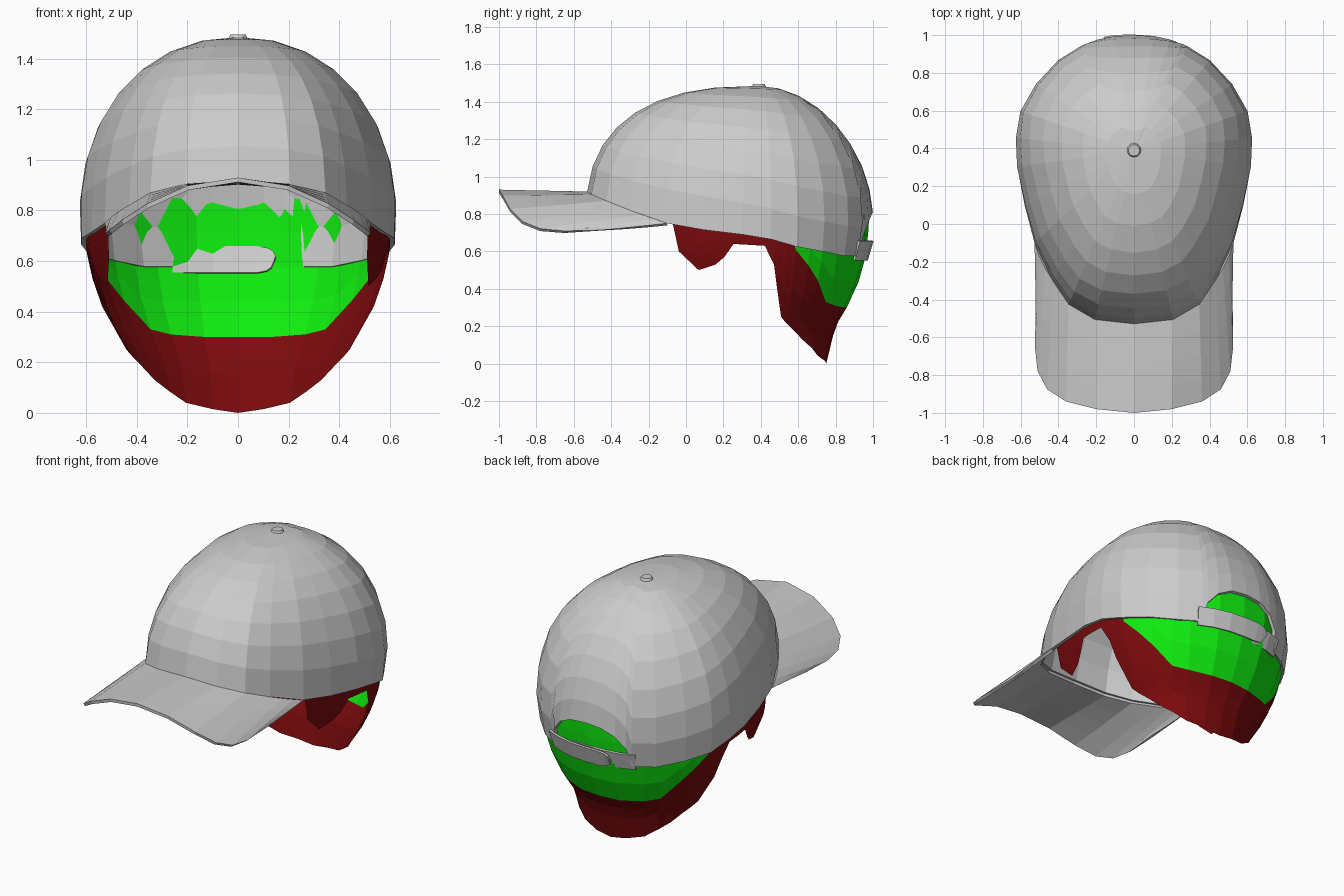
import bpy, bmesh
from math import sin, cos, acos, radians, pi

if "Cube" in bpy.data.objects:
    bpy.data.objects.remove(bpy.data.objects["Cube"])

CY, ZB, H = 0.39, 0.78, 0.705      # crown axis, widest height, dome height

# Angles run from the back (0) round the side (90) to the front (180).
RADIUS = [(0, .61), (24, .62), (40, .625), (56, .627), (71, .636), (84, .63), (98, .628),
          (117, .65), (133, .72), (148, .813), (157, .888), (167, .925), (180, .925)]
RIM = [(0, .81), (10, .80), (18, .76), (24, .69), (27, .575), (40, .575), (56, .60),
       (71, .625), (84, .665), (98, .69), (117, .715), (133, .75), (148, .82),
       (157, .87), (167, .905), (180, .92)]
POWER = [(0, 1.87), (90, 2.1), (180, 2.5)]
HAIR_SCALE = [(0, .59), (.2, .67), (.31, .78), (.43, .87), (.55, .93), (.65, .955), (.85, .97)]
HAIR_EDGE = [(0, 0), (16, .015), (33, .04), (55, .13), (71, .22), (75, .25), (80, .42),
             (82, .53), (87, .63), (103, .64), (108, .57), (113, .53), (122, .50),
             (130, .60), (132, .75)]
FADE_EDGE = [(0, .30), (16, .30), (33, .31), (44, .33), (71, .61)]


def lerp(table, v):
    if v <= table[0][0]:
        return table[0][1]
    for (a, p), (b, q) in zip(table, table[1:]):
        if v <= b:
            return p + (q - p) * (v - a) / (b - a)
    return table[-1][1]


def polar(deg, r, z):
    return (r * sin(radians(deg)), CY + r * cos(radians(deg)), z)


def spow(v, p):
    return abs(v) ** p * (1 if v >= 0 else -1)


def mirrored(angles):
    return [-a for a in reversed(angles) if a > 0] + list(angles)


def sheet(name, columns, color=None, thick=0, offset=-1):
    """Skin a list of equal-length point columns into a flat shaded sheet."""
    bm = bmesh.new()
    grid = [[bm.verts.new(p) for p in col] for col in columns]
    for a, b in zip(grid, grid[1:]):
        for j in range(len(a) - 1):
            bm.faces.new((a[j], b[j], b[j + 1], a[j + 1]))
    bmesh.ops.remove_doubles(bm, verts=bm.verts[:], dist=0.0005)
    return finish(name, bm, color, thick, offset)


def finish(name, bm, color=None, thick=0, offset=-1):
    me = bpy.data.meshes.new(name)
    bm.to_mesh(me)
    bm.free()
    ob = bpy.data.objects.new(name, me)
    bpy.context.collection.objects.link(ob)
    if color:
        mat = bpy.data.materials.new(name + "_color")
        mat.diffuse_color = color
        mat.use_nodes = True
        mat.node_tree.nodes["Principled BSDF"].inputs["Base Color"].default_value = mat.diffuse_color
        me.materials.append(mat)
    if thick:
        mod = ob.modifiers.new("thickness", 'SOLIDIFY')
        mod.thickness, mod.offset = thick, offset
    return ob


# Crown: superellipse dome cut to the rim height, with the arch at the back
def crown_column(deg, rows=8):
    a = abs(deg)
    r, n = lerp(RADIUS, a), lerp(POWER, a)
    end = acos(spow((lerp(RIM, a) - ZB) / H, n / 2))
    col = []
    for j in range(rows + 1):
        phi = end * j / rows
        col.append(polar(deg, r * sin(phi) ** (2 / n), ZB + H * spow(cos(phi), 2 / n)))
    return col


sheet("cap_crown", [crown_column(d) for d in mirrored([p[0] for p in RIM])], thick=0.02)

# Visor: arched sheet between the front rim and a rounded outer edge
OUTER = [(133, .52, -.45), (138, .525, -.65), (143, .51, -.78), (148, .46, -.875),
         (157, .36, -.94), (167, .2, -.98), (180, 0, -1.0)]
visor = []
for deg, ox, oy in OUTER:
    ix, iy, iz = crown_column(deg)[-1]
    oz = 0.93 - 0.8 * ox * ox
    visor.append([(ix + (ox - ix) * t, iy + (oy - iy) * t, iz + (oz - iz) * t)
                  for t in (0, .25, .5, .75, 1)])
other = [[(-x, y, z) for x, y, z in col] for col in reversed(visor[:-1])]
sheet("visor", visor + other, thick=0.018)

# Top button
bm = bmesh.new()
bmesh.ops.create_cone(bm, cap_ends=True, segments=12, radius1=.046, radius2=.03, depth=.03)
bmesh.ops.translate(bm, verts=bm.verts[:], vec=(0, CY, 1.48))
finish("top_button", bm)


# Rear straps: two overlapping bands with rounded ends
def strap(name, side, start_scale, end_scale):
    cols = []
    for deg, half in [(29, .052), (20, .052), (10, .052), (0, .052), (-8, .052),
                      (-12, .045), (-14, .032), (-15, .012)]:
        k = start_scale + (end_scale - start_scale) * (29 - deg) / 44
        r = lerp(RADIUS, abs(deg))
        cols.append([polar(side * deg, r * (k + s * .025), .605 + s * half) for s in (1, -1)])
    sheet(name, cols, thick=0.012, offset=0)


strap("outer_strap", 1, .96, .975)
strap("inner_strap", -1, .955, .91)


# Hair: thin shell under the cap, with a bright fade band at the back
def hair_column(deg, top, low, rows=4):
    zs = [top + (low - top) * j / rows for j in range(rows + 1)]
    return [polar(deg, lerp(RADIUS, abs(deg)) * lerp(HAIR_SCALE, z), z) for z in zs]


RED, GREEN = (.2, .003, .004, 1), (.005, .85, .005, 1)
back = [0, 16, 33, 44, 55, 63, 71]
sheet("hair_fade", [hair_column(d, .85, lerp(FADE_EDGE, abs(d))) for d in mirrored(back)], GREEN)
sheet("hair_nape", [hair_column(d, lerp(FADE_EDGE, abs(d)), lerp(HAIR_EDGE, abs(d)))
                    for d in mirrored(back)], RED)
sides = [71, 75, 80, 82, 87, 95, 103, 108, 113, 122, 130, 132]
for label, s in (("right", 1), ("left", -1)):
    cols = [hair_column(s * d, .61 if d == 71 else .79, lerp(HAIR_EDGE, d)) for d in sides]
    sheet("hair_side_" + label, cols[::s], RED)
